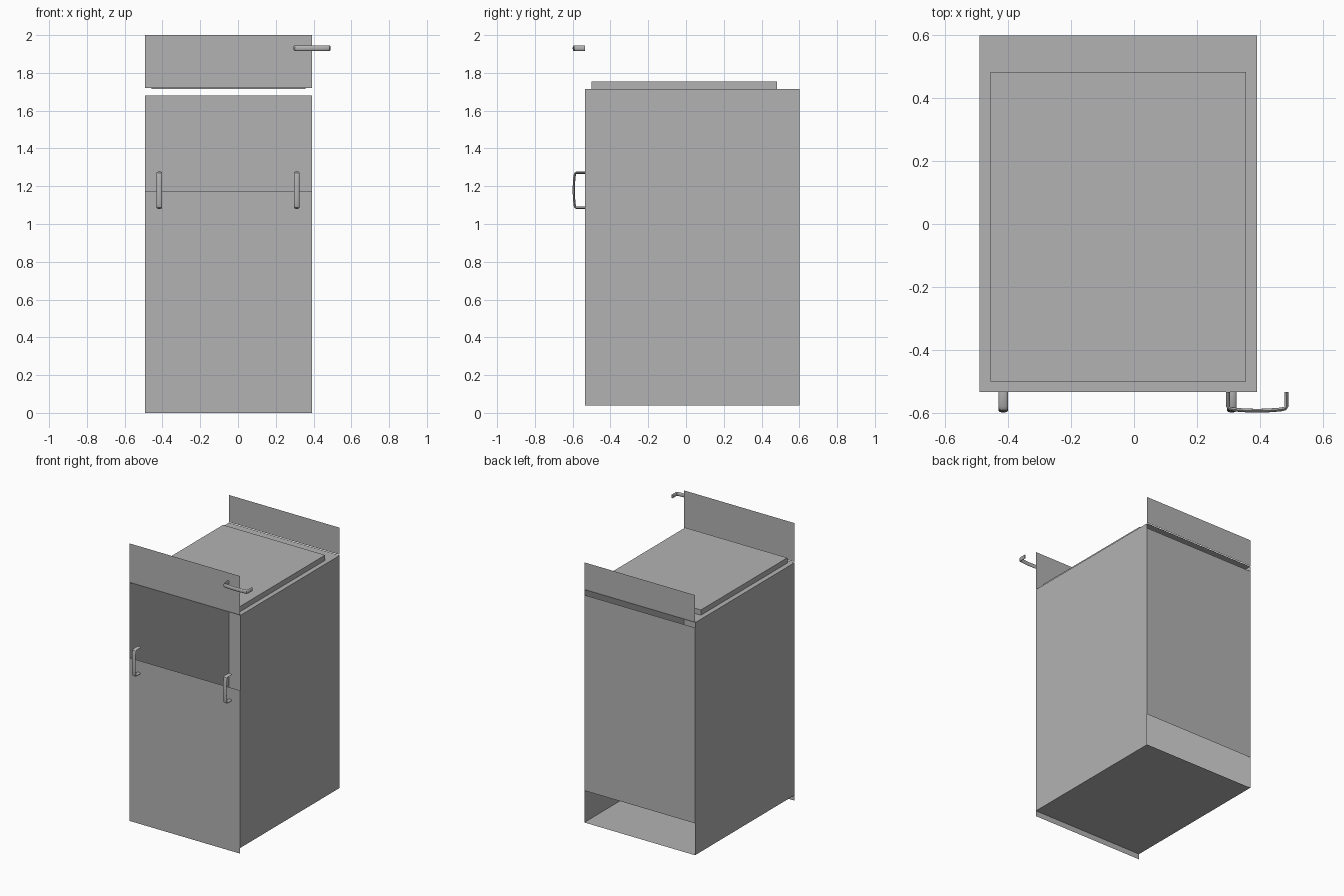
import bpy, bmesh, math
from mathutils import Vector

if "Cube" in bpy.data.objects:
    bpy.data.objects.remove(bpy.data.objects["Cube"])

grey = bpy.data.materials.new("mid_grey")
grey.diffuse_color = (0.45, 0.45, 0.45, 1)
grey.use_nodes = True
grey.node_tree.nodes["Principled BSDF"].inputs["Base Color"].default_value = grey.diffuse_color

X0, X1 = -0.492, 0.391      # cabinet sides
Y0, Y1 = -0.535, 0.60       # cabinet front and back
Z0, Z1 = 0.04, 1.716        # floor and top


def finish(name, bm):
    me = bpy.data.meshes.new(name)
    bm.to_mesh(me)
    bm.free()
    me.materials.append(grey)
    ob = bpy.data.objects.new(name, me)
    bpy.context.collection.objects.link(ob)
    return ob


def sheet(name, origin, u, v):
    """Thin single-face panel spanned by u and v; the normal is u x v."""
    bm = bmesh.new()
    o, u, v = Vector(origin), Vector(u), Vector(v)
    bm.faces.new([bm.verts.new(p) for p in (o, o + u, o + u + v, o + v)])
    return finish(name, bm)


W, D, H = X1 - X0, Y1 - Y0, Z1 - Z0

# Carcass sheets
sheet("left_side", (X0, Y1, Z0), (0, -D, 0), (0, 0, H))
sheet("right_side", (X1, Y0, Z0), (0, D, 0), (0, 0, H))
sheet("floor_panel", (X0, Y1, Z0), (W, 0, 0), (0, -D, 0))
sheet("top_panel", (X0, Y0, Z1), (W, 0, 0), (0, D, 0))

# Front panels with an opening between them
for name, lo, hi in (("front_door", 0.0, 1.176), ("front_upper_panel", 1.72, 2.0)):
    sheet(name, (X0, Y0, lo), (W, 0, 0), (0, 0, hi - lo))

# Back panels with a slot above and a gap below
for name, lo, hi in (("back_panel", 0.27, 1.68), ("back_upper_panel", 1.72, 1.915)):
    sheet(name, (X1, Y1, lo), (-W, 0, 0), (0, 0, hi - lo))

# Raised slab on the top
bm = bmesh.new()
bmesh.ops.create_cube(bm, size=1)
for v in bm.verts:
    v.co = (-0.05 + v.co.x * 0.814, -0.009 + v.co.y * 0.984, 1.735 + v.co.z * 0.038)
finish("top_slab", bm)


# Bowed pull handle: flattened tube swept along a bracket-shaped path
def handle(name, centre_x, centre_z, horizontal):
    half = 0.093
    path = [(-half, 0.0), (-half, 0.046), (-half + 0.004, 0.052)]
    path += [(half * t / 5, 0.059 - 0.006 * (t / 5) ** 2) for t in range(-4, 5)]
    path += [(-a, d) for a, d in reversed(path[:3])]
    bm = bmesh.new()
    sides, rings = 12, []
    for i, (a, d) in enumerate(path):
        pa, pd = path[max(i - 1, 0)]
        na, nd = path[min(i + 1, len(path) - 1)]
        t = Vector((na - pa, nd - pd)).normalized()
        ring = []
        for k in range(sides):
            ang = 2 * math.pi * k / sides
            off, wide = 0.006 * math.cos(ang), 0.0145 * math.sin(ang)
            along, depth = a - t.y * off, d + t.x * off
            x, z = (along, wide) if horizontal else (wide, along)
            ring.append(bm.verts.new((centre_x + x, Y0 - depth, centre_z + z)))
        rings.append(ring)
    for r, s in zip(rings, rings[1:]):
        for k in range(sides):
            j = (k + 1) % sides
            bm.faces.new((r[k], r[j], s[j], s[k]))
    bm.faces.new(rings[0])
    bm.faces.new(rings[-1])
    bmesh.ops.recalc_face_normals(bm, faces=bm.faces)
    ob = finish(name, bm)
    bpy.ops.object.select_all(action='DESELECT')
    ob.select_set(True)
    bpy.context.view_layer.objects.active = ob
    bpy.ops.object.shade_smooth_by_angle(angle=math.radians(40))


handle("left_door_handle", -0.416, 1.179, False)
handle("right_door_handle", 0.311, 1.179, False)
handle("drawer_handle", 0.392, 1.931, True)
